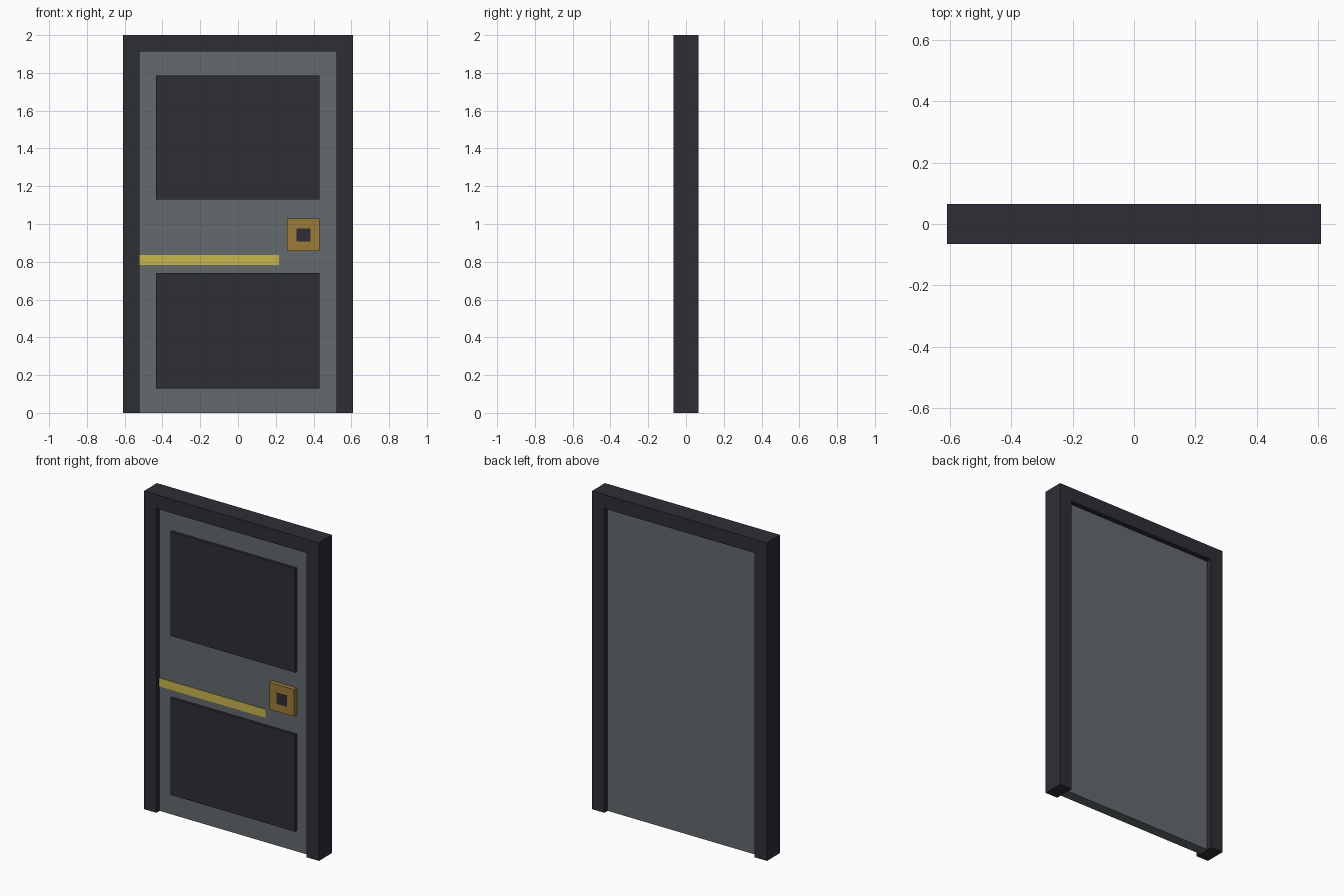
import bpy, bmesh

if "Cube" in bpy.data.objects:
    bpy.data.objects.remove(bpy.data.objects["Cube"])


def material(name, rgb):
    m = bpy.data.materials.new(name)
    m.diffuse_color = (*rgb, 1.0)
    m.use_nodes = True
    m.node_tree.nodes["Principled BSDF"].inputs["Base Color"].default_value = m.diffuse_color
    return m


DARK = material("dark charcoal", (0.027, 0.027, 0.037))
GREY = material("steel grey", (0.127, 0.144, 0.153))
BRASS = material("brass", (0.337, 0.198, 0.041))
YELLOW = material("yellow stripe", (0.578, 0.468, 0.074))


def slab(name, outline, y0, y1, mat):
    """Extrude an x-z outline from y0 (front) to y1 (back)."""
    bm = bmesh.new()
    face = bm.faces.new([bm.verts.new((x, y0, z)) for x, z in outline])
    ext = bmesh.ops.extrude_face_region(bm, geom=[face], use_keep_orig=True)
    for v in ext["geom"]:
        if isinstance(v, bmesh.types.BMVert):
            v.co.y = y1
    bmesh.ops.recalc_face_normals(bm, faces=bm.faces)
    me = bpy.data.meshes.new(name)
    bm.to_mesh(me)
    bm.free()
    me.materials.append(mat)
    ob = bpy.data.objects.new(name, me)
    bpy.context.collection.objects.link(ob)
    return ob


def rect(x0, x1, z0, z1):
    return [(x0, z0), (x1, z0), (x1, z1), (x0, z1)]


W, I, H, T = 0.609, 0.522, 2.0, 1.913   # outer/inner half width, outer/inner height
D, P = 0.065, 0.033                     # frame and door half depth

# Frame: two posts and a lintel in one piece
slab("door_frame", [(-W, 0), (-I, 0), (-I, T), (I, T), (I, 0), (W, 0), (W, H), (-W, H)],
     -D, D, DARK)

# Door leaf
slab("door_leaf", rect(-I, I, 0, T), -P, P, GREY)

# Raised panels
for name, z0, z1 in (("lower_panel", 0.13, 0.74), ("upper_panel", 1.13, 1.785)):
    slab(name, rect(-0.435, 0.432, z0, z1), -0.049, -P, DARK)

# Painted stripe
slab("stripe", rect(-I, 0.216, 0.784, 0.837), -P - 0.004, -P, YELLOW)

# Lock plate with a dark keyhole
slab("lock_plate", rect(0.26, 0.432, 0.858, 1.028), -0.06, -P, BRASS)
slab("keyhole", rect(0.31, 0.383, 0.907, 0.976), -0.062, -0.06, DARK)
